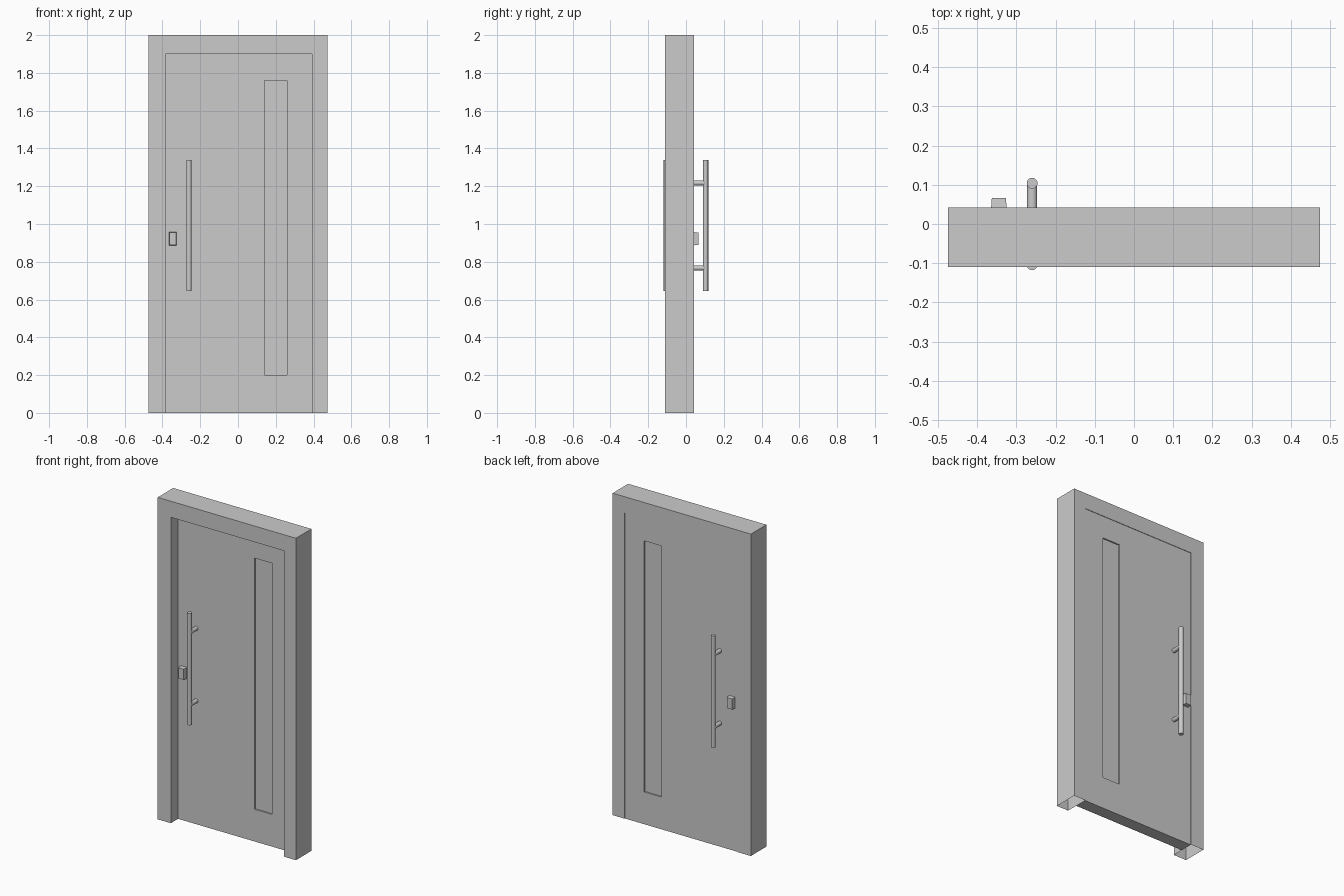
import bpy, bmesh, math
from mathutils import Vector, Matrix

if "Cube" in bpy.data.objects:
    bpy.data.objects.remove(bpy.data.objects["Cube"])

X0, X1, TOP = -0.385, 0.393, 1.9      # door opening
FRONT, BACK = -0.11, 0.042            # frame depth
DOOR_Y = 0.039                        # half thickness of the door leaf


def finish(bm, name):
    mesh = bpy.data.meshes.new(name)
    bm.to_mesh(mesh)
    bm.free()
    obj = bpy.data.objects.new(name, mesh)
    bpy.context.collection.objects.link(obj)
    return obj


def add_box(bm, lo, hi):
    lo, hi = Vector(lo), Vector(hi)
    mat = Matrix.Translation((lo + hi) / 2) @ Matrix.Diagonal((*(hi - lo), 1))
    return bmesh.ops.create_cube(bm, size=1, matrix=mat)["verts"]


def add_rod(bm, a, b, radius):
    a, b = Vector(a), Vector(b)
    rot = (b - a).to_track_quat('Z', 'Y').to_matrix().to_4x4()
    bmesh.ops.create_cone(bm, cap_ends=True, segments=24, radius1=radius,
                          radius2=radius, depth=(b - a).length,
                          matrix=Matrix.Translation((a + b) / 2) @ rot)


# Frame: U-shaped profile extruded backwards, legs open underneath
profile = [(-0.475, 0), (X0, 0), (X0, TOP), (X1, TOP),
           (X1, 0), (0.475, 0), (0.475, 2), (-0.475, 2)]
bm = bmesh.new()
face = bm.faces.new([bm.verts.new((x, FRONT, z)) for x, z in profile])
ext = bmesh.ops.extrude_face_region(bm, geom=[face], use_keep_orig=True)["geom"]
bmesh.ops.translate(bm, vec=(0, BACK - FRONT, 0),
                    verts=[v for v in ext if isinstance(v, bmesh.types.BMVert)])
bmesh.ops.recalc_face_normals(bm, faces=bm.faces)
bmesh.ops.delete(bm, context='FACES_ONLY',
                 geom=[f for f in bm.faces if all(v.co.z < 1e-4 for v in f.verts)])
finish(bm, "door_frame")

# Door leaf: slab with a shallow tall recess on both faces
bm = bmesh.new()
add_box(bm, (X0, -DOOR_Y, 0), (X1, DOOR_Y, TOP))
for co, no in (((0.14, 0, 0), (1, 0, 0)), ((0.26, 0, 0), (1, 0, 0)),
               ((0, 0, 0.2), (0, 0, 1)), ((0, 0, 1.76), (0, 0, 1))):
    bmesh.ops.bisect_plane(bm, geom=bm.verts[:] + bm.edges[:] + bm.faces[:],
                           plane_co=co, plane_no=no)
for side in (-1, 1):
    for f in bm.faces:
        c = f.calc_center_median()
        if c.y * side > DOOR_Y - 1e-4 and 0.14 < c.x < 0.26 and 0.2 < c.z < 1.76:
            recess = f
            break
    bmesh.ops.inset_region(bm, faces=[recess], thickness=0.0005, depth=-0.008)
finish(bm, "door_leaf")

for side, label in ((-1, "front"), (1, "back")):
    # Pull handle: long bar on two posts
    bm = bmesh.new()
    bar_y = side * 0.104
    add_rod(bm, (-0.26, bar_y, 0.645), (-0.26, bar_y, 1.34), 0.0138)
    for z in (0.767, 1.217):
        add_rod(bm, (-0.26, side * (DOOR_Y - 0.002), z), (-0.26, bar_y, z), 0.013)
    handle = finish(bm, label + "_pull_handle")
    bpy.ops.object.select_all(action='DESELECT')
    handle.select_set(True)
    bpy.context.view_layer.objects.active = handle
    bpy.ops.object.shade_smooth_by_angle(angle=math.radians(35))

    # Lock block: small box, slightly tapered outwards
    bm = bmesh.new()
    ys = sorted((side * (DOOR_Y - 0.001), side * 0.066))
    for v in add_box(bm, (-0.365, ys[0], 0.887), (-0.325, ys[1], 0.957)):
        if abs(v.co.y) > 0.06:
            v.co.x += 0.002 if v.co.x < -0.345 else -0.002
            v.co.z += 0.002 if v.co.z < 0.922 else -0.002
    finish(bm, label + "_lock_block")
